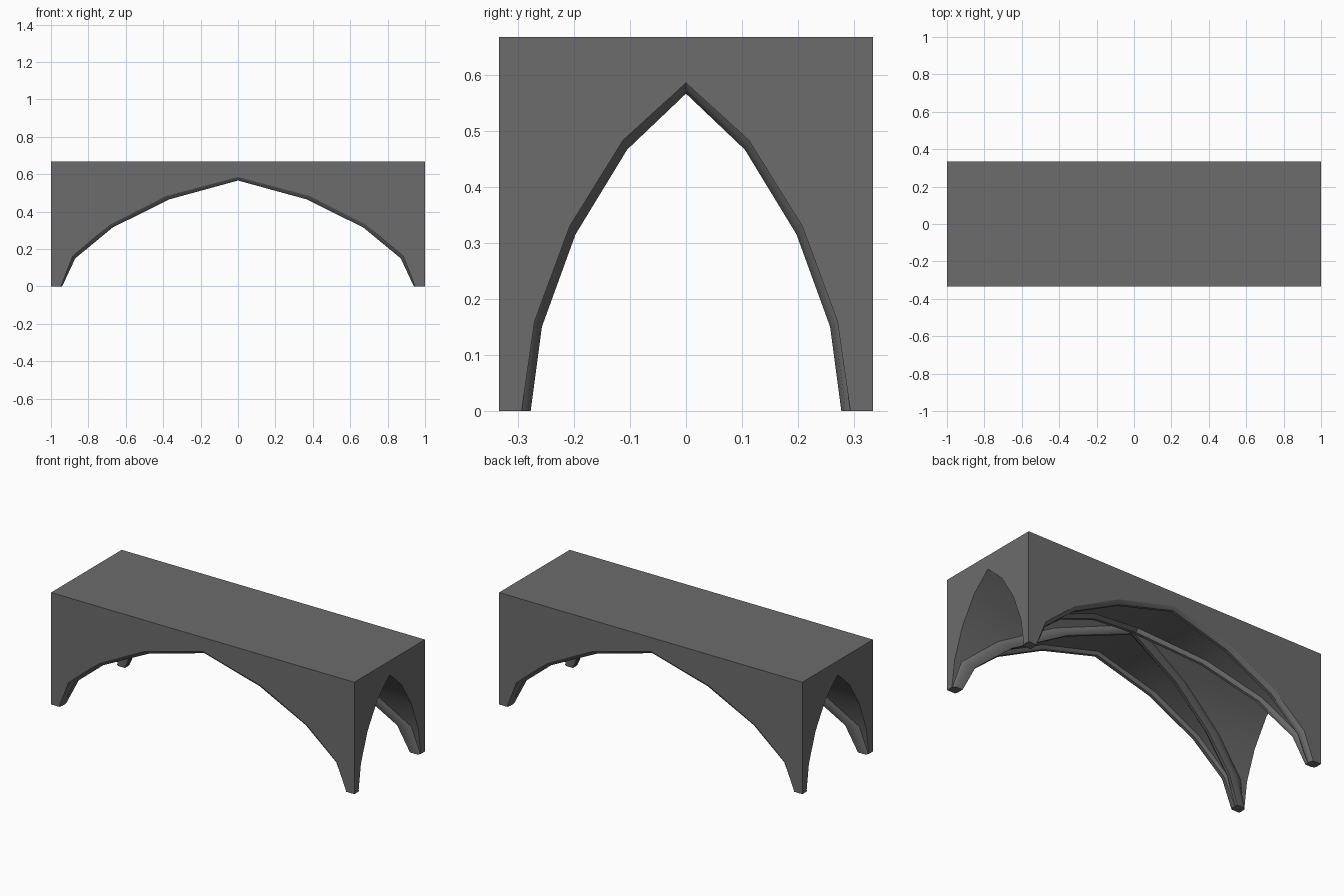
import bpy, bmesh, math

if "Cube" in bpy.data.objects:
    bpy.data.objects.remove(bpy.data.objects["Cube"])

L, W, H = 1.0, 0.333, 0.667          # half length, half width, height
# pointed vault profile (x, y, z): web surface and rib underside
WEB = [(0.947, 0.293, 0), (0.885, 0.27, 0.16), (0.685, 0.207, 0.33), (0.385, 0.112, 0.483), (0, 0, 0.585)]
RIB = [(0.94, 0.277, 0), (0.87, 0.257, 0.15), (0.67, 0.197, 0.315), (0.365, 0.105, 0.466), (0, 0, 0.566)]

stone = bpy.data.materials.new("dark grey stone")
stone.diffuse_color = (0.15, 0.15, 0.15, 1)
stone.use_nodes = True
stone.node_tree.nodes["Principled BSDF"].inputs["Base Color"].default_value = stone.diffuse_color


def at(k, t):
    """Profile point k, from web (t=0) to rib underside (t=1)."""
    return [a + (b - a) * t for a, b in zip(WEB[k], RIB[k])]


def make(name, quarter_faces):
    """Mirror one quarter's faces into all four quarters."""
    bm = bmesh.new()
    for sx in (1, -1):
        for sy in (1, -1):
            for f in quarter_faces:
                pts = f if sx * sy > 0 else f[::-1]
                bm.faces.new([bm.verts.new((sx * x, sy * y, z)) for x, y, z in pts])
    bmesh.ops.remove_doubles(bm, verts=bm.verts[:], dist=1e-5)
    bmesh.ops.dissolve_degenerate(bm, edges=bm.edges[:], dist=1e-5)
    bmesh.ops.recalc_face_normals(bm, faces=bm.faces[:])
    me = bpy.data.meshes.new(name)
    bm.to_mesh(me)
    bm.free()
    me.materials.append(stone)
    ob = bpy.data.objects.new(name, me)
    bpy.context.collection.objects.link(ob)
    bpy.ops.object.select_all(action='DESELECT')
    ob.select_set(True)
    bpy.context.view_layer.objects.active = ob
    bpy.ops.object.shade_smooth_by_angle(angle=math.radians(30))
    return ob


def skin(rows):
    """Quads between successive cross-sections, with a foot cap."""
    faces = [rows[0][::-1]]
    for a, b in zip(rows, rows[1:]):
        for i in range(len(a) - 1):
            faces.append([a[i], a[i + 1], b[i + 1], b[i]])
    return faces


# block with crossing pointed tunnels
x0, y0, _ = WEB[0]
faces = [
    [(0, 0, H), (L, 0, H), (L, W, H), (0, W, H)],
    [(x0, y0, 0), (x0, W, 0), (L, W, 0), (L, y0, 0)],
    [(L, W, 0), (L, W, H), (L, 0, H)] + [(L, y, z) for x, y, z in reversed(WEB)],
    [(x, W, z) for x, y, z in WEB] + [(0, W, H), (L, W, H), (L, W, 0)],
]
for (xa, ya, za), (xb, yb, zb) in zip(WEB, WEB[1:]):
    faces.append([(xa, ya, za), (L, ya, za), (L, yb, zb), (xb, yb, zb)])
    faces.append([(xa, W, za), (xa, ya, za), (xb, yb, zb), (xb, W, zb)])
make("vault_block", faces)

# diagonal ribs following the groins, chamfered on both sides
SIDE = [(1.2, 0), (1.0, 0.5), (0.6, 1)]
rows = []
for k, (xi, yi, zi) in enumerate(RIB):
    end = [(min(xi + 0.07 * f, L - 0.003), at(k, t)[1], at(k, t)[2]) for f, t in SIDE]
    front = [(at(k, t)[0], yi + 0.027 * f, at(k, t)[2]) for f, t in SIDE]
    rows.append(end + [(xi, yi, zi)] + front[::-1])
make("diagonal_ribs", skin(rows))

# wall ribs along the two long arches
WALL = [(W, 0), (W - 0.008, 0.6), (W - 0.018, 1), (W - 0.035, 1), (W - 0.043, 0.5), (W - 0.046, 0)]
make("wall_ribs", skin([[(at(k, t)[0], y, at(k, t)[2]) for y, t in WALL] for k in range(5)]))
